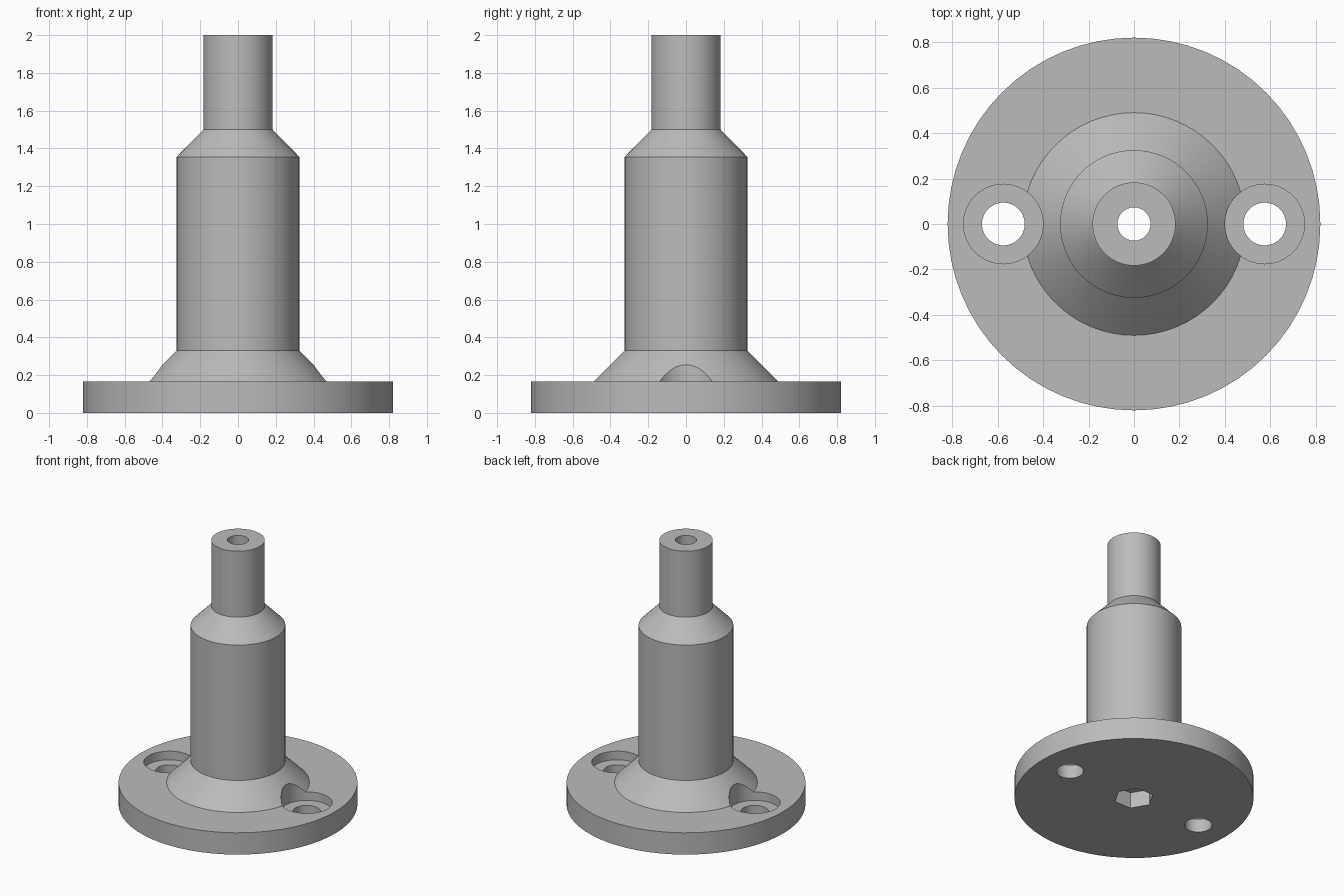
import bpy, bmesh, math

cube = bpy.data.objects.get("Cube")
if cube:
    bpy.data.objects.remove(cube, do_unlink=True)

SIDES = 64
FLANGE_TOP = 0.165

grey = bpy.data.materials.new("plain grey")
grey.use_nodes = True
grey.diffuse_color = (0.5, 0.5, 0.5, 1)
grey.node_tree.nodes["Principled BSDF"].inputs["Base Color"].default_value = grey.diffuse_color


def lathe(name, profile, sides=SIDES, x=0.0):
    """Closed solid of revolution from (radius, z) pairs, capped at both ends."""
    bm = bmesh.new()
    rings = [[bm.verts.new((x + r * math.cos(math.tau * i / sides),
                            r * math.sin(math.tau * i / sides), z))
              for i in range(sides)] for r, z in profile]
    for low, high in zip(rings, rings[1:]):
        for i in range(sides):
            j = (i + 1) % sides
            bm.faces.new((low[i], low[j], high[j], high[i]))
    bm.faces.new(rings[0][::-1])
    bm.faces.new(rings[-1])
    mesh = bpy.data.meshes.new(name)
    bm.to_mesh(mesh)
    bm.free()
    obj = bpy.data.objects.new(name, mesh)
    bpy.context.collection.objects.link(obj)
    obj.data.materials.append(grey)
    return obj


# Flange, flared foot, body, shoulder and spigot in one turned solid
post = lathe("flanged_post", [
    (0.82, 0), (0.82, FLANGE_TOP), (0.49, FLANGE_TOP), (0.325, 0.33),
    (0.325, 1.355), (0.183, 1.5), (0.183, 2)])

# Centre bore with a hexagonal nut pocket underneath
cutters = [
    lathe("centre_bore_cutter", [(0.073, -0.1), (0.073, 2.1)]),
    lathe("nut_pocket_cutter", [(0.137, -0.1), (0.137, 0.12)], sides=6),
]
# Counterbored screw holes, which also bite into the flared foot
for side, x in (("left", 0.575), ("right", -0.575)):
    cutters.append(lathe(side + "_screw_hole_cutter", [
        (0.094, -0.1), (0.094, 0.1), (0.175, 0.1), (0.175, 0.5)], x=x))

for cutter in cutters:
    mod = post.modifiers.new(cutter.name, "BOOLEAN")
    mod.operation = "DIFFERENCE"
    mod.solver = "EXACT"
    mod.object = cutter

# Apply the cuts, then remove the cutters
bpy.context.view_layer.objects.active = post
post.select_set(True)
for mod in list(post.modifiers):
    bpy.ops.object.modifier_apply(modifier=mod.name)
for cutter in cutters:
    bpy.data.objects.remove(cutter, do_unlink=True)

bpy.ops.object.shade_smooth_by_angle(angle=math.radians(25))
